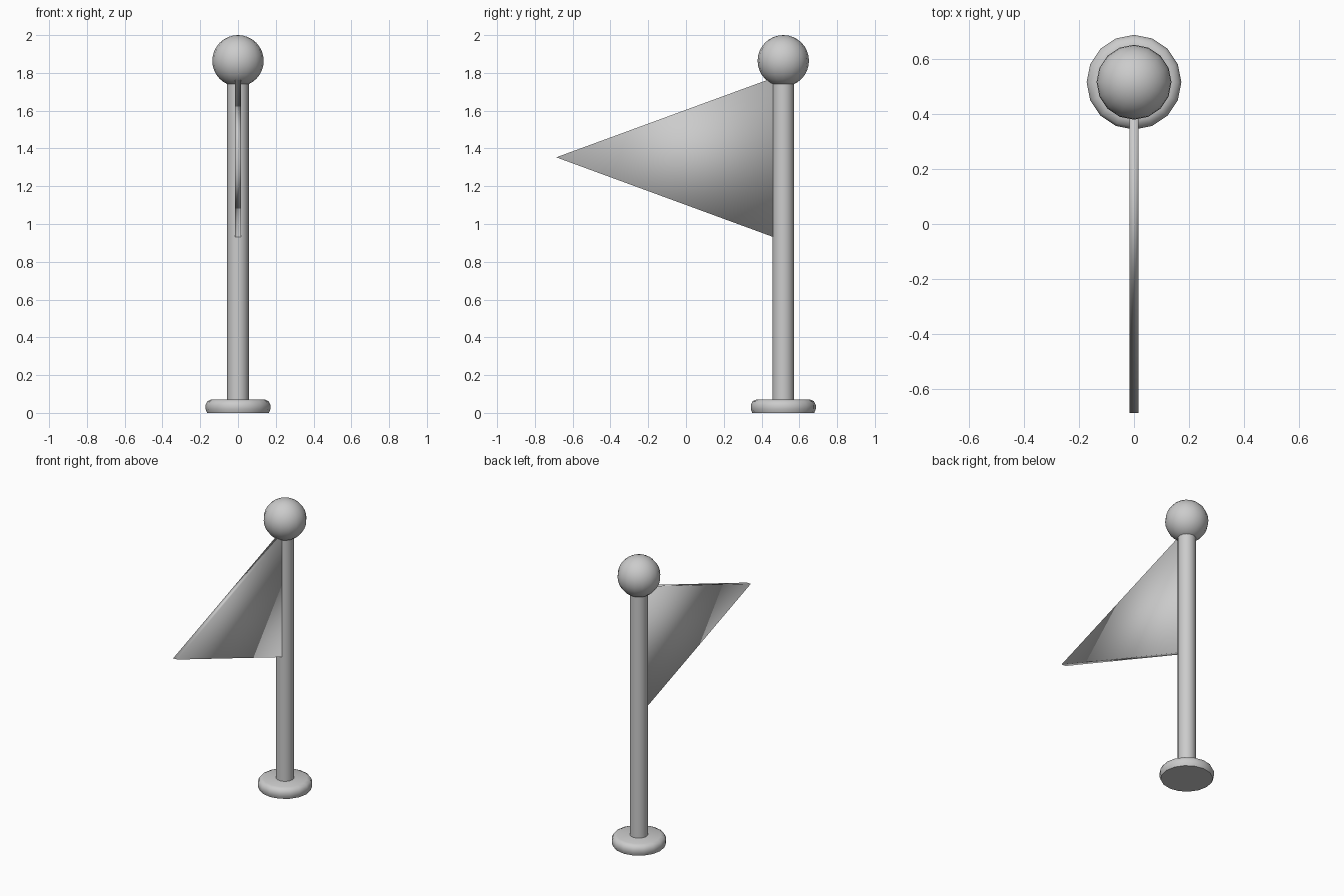
import bpy, bmesh, math

if "Cube" in bpy.data.objects:
    bpy.data.objects.remove(bpy.data.objects["Cube"])

POLE_Y = 0.515
SIDES = 16


def make_object(name, bm, angle=None):
    bmesh.ops.recalc_face_normals(bm, faces=bm.faces)
    mesh = bpy.data.meshes.new(name)
    bm.to_mesh(mesh)
    bm.free()
    obj = bpy.data.objects.new(name, mesh)
    bpy.context.collection.objects.link(obj)
    bpy.ops.object.select_all(action='DESELECT')
    obj.select_set(True)
    bpy.context.view_layer.objects.active = obj
    if angle is None:
        bpy.ops.object.shade_smooth()
    else:
        bpy.ops.object.shade_smooth_by_angle(angle=math.radians(angle))
    return obj


def lathe(name, profile, angle=50):
    """Capped solid of revolution from (radius, z) points."""
    bm = bmesh.new()
    rings = []
    for r, z in profile:
        rings.append([bm.verts.new((r * math.sin(math.tau * i / SIDES),
                                    r * math.cos(math.tau * i / SIDES), z))
                      for i in range(SIDES)])
    for a, b in zip(rings, rings[1:]):
        for i in range(SIDES):
            j = (i + 1) % SIDES
            bm.faces.new((a[i], a[j], b[j], b[i]))
    bm.faces.new(rings[0])
    bm.faces.new(rings[-1])
    obj = make_object(name, bm, angle)
    obj.location.y = POLE_Y
    return obj


# Rounded foot disc
lathe("base", [(0.164, 0), (0.172, 0.02), (0.172, 0.042), (0.162, 0.062), (0.14, 0.072)])

# Pole running up into the ball
lathe("pole", [(0.057, 0.03), (0.057, 1.78)])

# Ball finial
bm = bmesh.new()
bmesh.ops.create_uvsphere(bm, u_segments=SIDES, v_segments=SIDES, radius=0.136)
ball = make_object("ball", bm)
ball.location = (0, POLE_Y, 1.864)

# Pennant: thin triangular prism with soft shading across its edges
bm = bmesh.new()
outline = [(0.465, 0.93), (0.465, 1.775), (-0.687, 1.353)]
face = bm.faces.new([bm.verts.new((-0.016, y, z)) for y, z in outline])
new = bmesh.ops.extrude_face_region(bm, geom=[face])["geom"]
bmesh.ops.translate(bm, vec=(0.032, 0, 0),
                    verts=[v for v in new if isinstance(v, bmesh.types.BMVert)])
make_object("pennant", bm)
